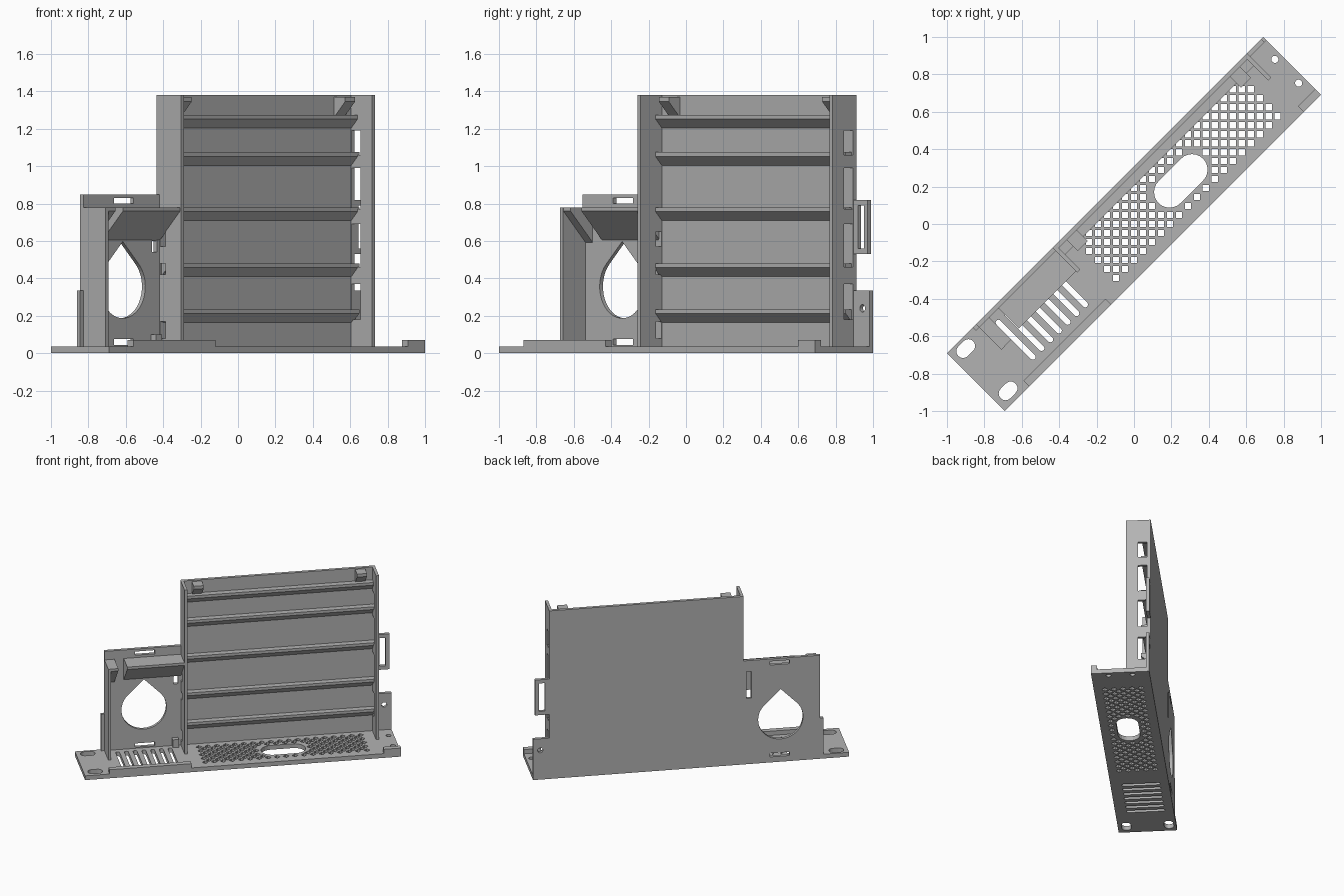
import bpy, bmesh
from math import pi, cos, sin, radians
from mathutils import Matrix, Vector

cube = bpy.data.objects.get("Cube")
if cube:
    bpy.data.objects.remove(cube, do_unlink=True)

grey = bpy.data.materials.new("plain_grey")
grey.use_nodes = True
grey.diffuse_color = (0.45, 0.45, 0.45, 1)
grey.node_tree.nodes["Principled BSDF"].inputs["Base Color"].default_value = (0.45, 0.45, 0.45, 1)

# The bracket is laid out along its length, then turned diagonally
TURN = Matrix.Rotation(radians(45), 4, 'Z')
FLAT = Matrix.Identity(4)
UPRIGHT = Matrix.Rotation(radians(90), 4, 'X')
ACROSS = Matrix.Rotation(radians(90), 4, 'Z') @ UPRIGHT


def plate(name, loops, thick, centre, facing):
    """Extruded flat profile; the first loop is the outline, the rest are holes."""
    curve = bpy.data.curves.new(name, 'CURVE')
    curve.dimensions = '2D'
    curve.fill_mode = 'BOTH'
    curve.extrude = thick / 2
    for loop in loops:
        spline = curve.splines.new('POLY')
        spline.points.add(len(loop) - 1)
        for point, (a, b) in zip(spline.points, loop):
            point.co = (a, b, 0, 1)
        spline.use_cyclic_u = True
    temp = bpy.data.objects.new(name + "_curve", curve)
    bpy.context.collection.objects.link(temp)
    graph = bpy.context.evaluated_depsgraph_get()
    mesh = bpy.data.meshes.new_from_object(temp.evaluated_get(graph))
    bpy.data.objects.remove(temp, do_unlink=True)
    bpy.data.curves.remove(curve)
    bm = bmesh.new()
    bm.from_mesh(mesh)
    bmesh.ops.remove_doubles(bm, verts=bm.verts, dist=0.0001)
    bmesh.ops.recalc_face_normals(bm, faces=bm.faces)
    bm.transform(TURN @ Matrix.Translation(centre) @ facing)
    for face in bm.faces:
        face.smooth = False
    bm.to_mesh(mesh)
    bm.free()
    mesh.name = name
    mesh.materials.clear()
    mesh.materials.append(grey)
    obj = bpy.data.objects.new(name, mesh)
    bpy.context.collection.objects.link(obj)
    return obj


def rect(a0, a1, b0, b1):
    return [(a0, b0), (a1, b0), (a1, b1), (a0, b1)]


def arc(a, b, r, start, end, n=12):
    steps = [radians(start + (end - start) * i / n) for i in range(n + 1)]
    return [(a + r * cos(t), b + r * sin(t)) for t in steps]


def obround(a, b, half, r):
    return arc(a + half, b, r, -90, 90) + arc(a - half, b, r, 90, 270)


def circle(a, b, r):
    return arc(a, b, r, 0, 345, 23)


def along(name, profile, u0, u1):
    """Depth/height profile swept along the length."""
    return plate(name, profile, u1 - u0, ((u0 + u1) / 2, 0, 0), ACROSS)


def wedge(name, u0, u1, front, top, lip):
    """Shelf with a short front lip and a slope running back to the wall."""
    back = WALL_FRONT + 0.005
    profile = [(back, top), (front, top), (front, top - lip), (back, top - lip - back + front)]
    return along(name, [profile], u0, u1)


END, SIDE, BASE = 1.195, 0.219, 0.035
WALL_FRONT = 0.194
LEFT, RIGHT, LOW = -0.398, 1.072, -0.976   # outer faces of the three side walls
SHEET = 0.022

# Base plate: mounting holes, louvre slots, mesh and central opening
holes = [obround(-1.107, v, 0.02, 0.036) for v in (-0.155, 0.165)]
holes += [circle(1.155, v, 0.019) for v in (-0.09, 0.09)]
for i in range(7):
    slot = obround(0.01, 0, 0.13, 0.015)
    holes.append([(-0.885 + 0.066 * i - b, a) for a, b in slot])
middle, opening = 0.34, 0.085
holes.append(obround(middle, -0.014, opening, 0.083))
pitch, half = 0.048, 0.0165 * 2 ** 0.5
for i in range(-20, 21):
    for j in range(-20, 21):
        u, v = (i + j) * pitch / 2 ** 0.5, (j - i) * pitch / 2 ** 0.5
        near = max(abs(u - middle) - opening, 0)
        clear = (near ** 2 + (v + 0.014) ** 2) ** 0.5 > 0.115
        if -0.29 < u < 0.98 and -0.165 < v < 0.145 and clear:
            holes.append([(u - half, v), (u, v - half), (u + half, v), (u, v + half)])
plate("base_plate", [rect(-END, END, -SIDE, SIDE)] + holes, BASE, (0, 0, BASE / 2), FLAT)

# Raised lips on the front edge
for name, u0, u1 in (("front_lip", -1.01, -0.39), ("end_lip", 1.065, END)):
    along(name, [rect(-SIDE, -0.175, BASE - 0.005, 0.07)], u0, u1)

# Back wall with its stepped outline, clip tab and openings
outline = [(-1.0, 0.03), (END, 0.03), (END, 0.335), (RIGHT, 0.335), (RIGHT, 0.53),
           (1.18, 0.53), (1.18, 0.82), (RIGHT, 0.82), (RIGHT, 1.38), (LEFT, 1.38),
           (LEFT, 0.85), (LOW, 0.85), (LOW, 0.335), (-1.0, 0.335)]
teardrop = arc(-0.677, 0.357, 0.17, 135, 405, 32) + [(-0.677, 0.357 + 0.17 * 2 ** 0.5)]
wall_holes = [teardrop, circle(1.14, 0.24, 0.02), rect(1.105, 1.15, 0.56, 0.79),
              rect(-0.455, -0.42, 0.54, 0.76)]
wall_holes += [rect(-0.745, -0.595, z, z + 0.03) for z in (0.045, 0.8)]
plate("back_wall", [outline] + wall_holes, SIDE - WALL_FRONT,
      (0, (SIDE + WALL_FRONT) / 2, 0), UPRIGHT)

# Side walls
vents = [(0.18, 0.37), (0.46, 0.69), (0.77, 0.99), (1.06, 1.19)]
along("right_side_wall", [rect(0.035, 0.2, 0.03, 1.38)] +
      [rect(0.123, 0.19, a, b) for a, b in vents], RIGHT - SHEET, RIGHT)
notches = [(0.08, 0.17), (0.42, 0.48), (0.57, 0.65)]
along("middle_side_wall", [rect(0.032, 0.2, 0.03, 1.38)] +
      [rect(0.15, 0.19, a, b) for a, b in notches], LEFT, LEFT + SHEET)
along("left_side_wall", [rect(0.025, 0.2, 0.03, 0.78)], LOW, LOW + SHEET)

# Horizontal rails between the tall side walls
for i, top in enumerate((0.235, 0.48, 0.78, 1.075, 1.275)):
    wedge(f"rail_{i + 1}", LEFT + 0.01, RIGHT - 0.01, 0.145, top, 0.022)

# Top retaining blocks
for name, u in (("left_top_block", -0.315), ("right_top_block", 0.92)):
    wedge(name, u, u + 0.075, 0.11, 1.37, 0.025)

# Shelf over the round opening, its end piece and a small foot
wedge("shelf", -0.83, LEFT + 0.005, 0.04, 0.78, 0.02)
wedge("shelf_end", LOW + 0.01, -0.9, 0.027, 0.78, 0.02)
along("wall_foot", [rect(0.155, 0.2, 0.03, 0.1)], -0.465, -0.42)
